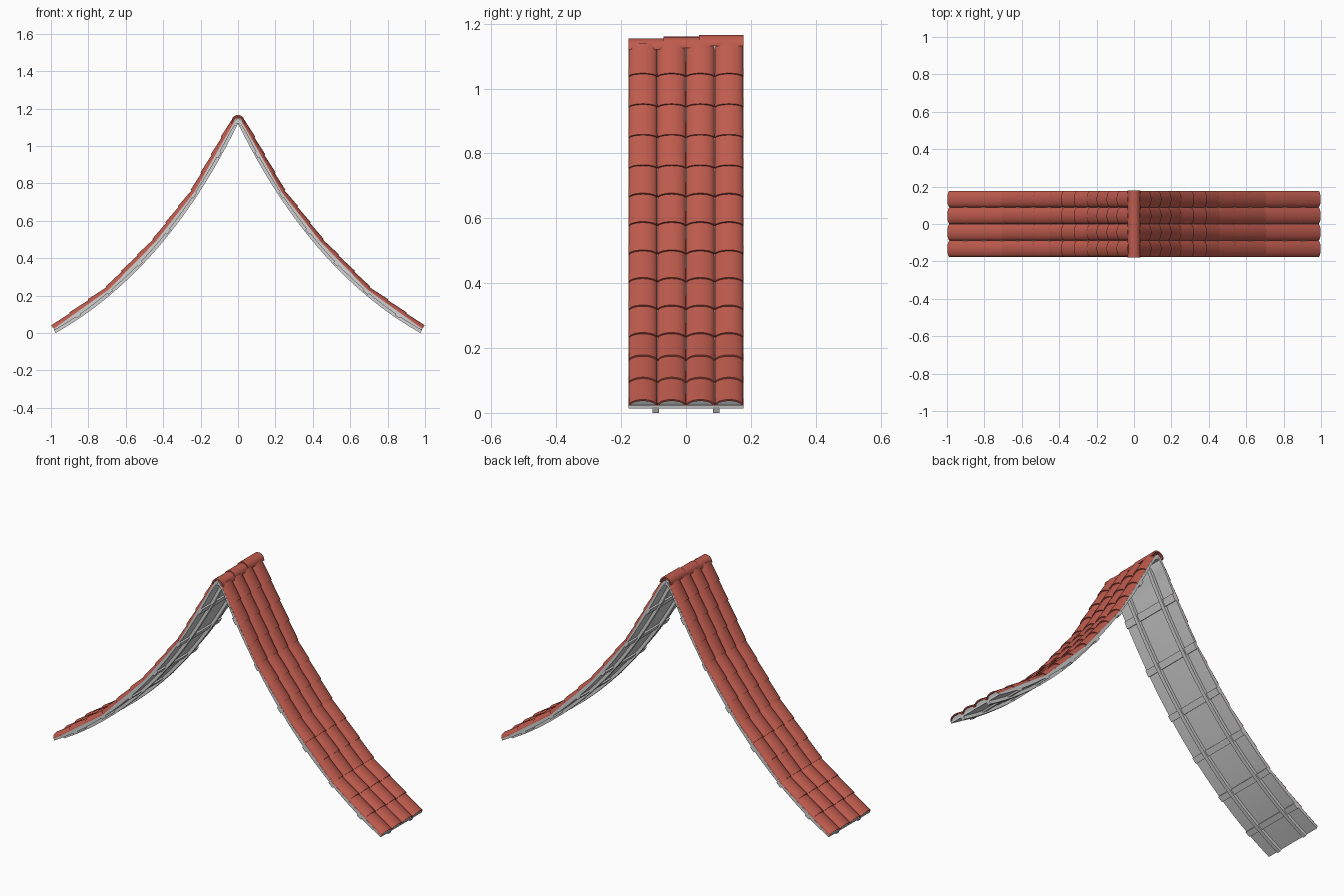
import bpy, bmesh, math
from mathutils import Vector

cube = bpy.data.objects.get("Cube")
if cube:
    bpy.data.objects.remove(cube)


def material(name, rgb):
    m = bpy.data.materials.new(name)
    m.use_nodes = True
    m.diffuse_color = (*rgb, 1)
    bsdf = next(n for n in m.node_tree.nodes if n.type == 'BSDF_PRINCIPLED')
    bsdf.inputs["Base Color"].default_value = (*rgb, 1)
    return m


RED = material("terracotta red", (0.52, 0.105, 0.075))
GREY = material("light grey", (0.64, 0.64, 0.64))

HALF = 0.177          # half depth of the roof
COLS = 4              # barrel tiles side by side
ARCH = 0.02           # height of a barrel


def sweep(bm, loops):
    """Join matching closed loops into a solid with capped ends."""
    rings = [[bm.verts.new(p) for p in loop] for loop in loops]
    n = len(rings[0])
    for a, b in zip(rings, rings[1:]):
        for i in range(n):
            j = (i + 1) % n
            bm.faces.new((a[i], a[j], b[j], b[i]))
    bm.faces.new(rings[0])
    bm.faces.new(rings[-1])


def finish(bm, name, mat, mirror=True):
    bmesh.ops.recalc_face_normals(bm, faces=bm.faces)
    me = bpy.data.meshes.new(name)
    bm.to_mesh(me)
    bm.free()
    me.materials.append(mat)
    ob = bpy.data.objects.new(name, me)
    bpy.context.collection.objects.link(ob)
    if mirror:
        mod = ob.modifiers.new("Mirror", 'MIRROR')
        mod.use_mirror_merge = False
    return ob


def normal(d):
    """Outward normal of an uphill direction in the x-z plane."""
    return Vector((d.z, 0, -d.x)).normalized()


def extrude_profile(bm, pts, y0, y1):
    sweep(bm, [[Vector((p.x, y, p.z)) for p in pts] for y in (y0, y1)])


def arch(half_width, height, steps=12):
    """Half ellipse as (across, up) pairs."""
    return [(-half_width * math.cos(math.pi * i / steps),
             height * math.sin(math.pi * i / steps)) for i in range(steps + 1)]


def arch_shell(half_width, height, thick):
    inner = arch(half_width - thick, height - thick)
    return arch(half_width, height) + inner[::-1]


# Crest line of the tiles on one slope, eave to ridge
CREST = [Vector((x, 0, z)) for x, z in
         ((0.996, 0.038), (0.705, 0.245), (0.455, 0.5), (0.25, 0.763), (0.036, 1.14))]

# Smooth sagging underside of the rafters
P0, P1, P2 = (Vector(v) for v in ((0.975, 0, 0), (0.385, 0, 0.333), (0, 0, 1.12)))


def under(t):
    p = P0 * (1 - t) ** 2 + P1 * 2 * t * (1 - t) + P2 * t * t
    d = (P1 - P0) * (1 - t) + (P2 - P1) * t
    return p, normal(d)


def under_line(t0, t1, offset, steps=24):
    out = []
    for i in range(steps + 1):
        p, n = under(t0 + (t1 - t0) * i / steps)
        q = p + n * offset
        out.append(q)
    return out


# Barrel tiles, course by course
width = HALF / COLS
bm = bmesh.new()
for k, (a, b) in enumerate(zip(CREST, CREST[1:])):
    courses = 4 if k == 3 else 3
    d = (b - a).normalized()
    n = normal(d)
    for c in range(courses):
        low = a.lerp(b, c / courses) + n * 0.004
        high = a.lerp(b, (c + 1) / courses) - n * 0.002
        if not (k == 3 and c == 3):
            high += d * 0.008
        for col in range(COLS):
            yc = -HALF + width * (2 * col + 1)
            section = arch_shell(width, ARCH + 0.003, 0.006)
            sweep(bm, [[p + n * (h - ARCH - 0.003) + Vector((0, yc + y, 0))
                        for y, h in section] for p in (low, high)])
tiles = finish(bm, "barrel_tiles", RED)

# Pale filling under the eave and the top ends of the tiles
bm = bmesh.new()
for a, b in ((CREST[0], CREST[1]), (CREST[4], CREST[3])):
    d = (b - a).normalized()
    n = normal(d if d.z > 0 else -d)
    for col in range(COLS):
        yc = -HALF + width * (2 * col + 1)
        sweep(bm, [[a + d * s + n * (h - ARCH) + Vector((0, yc + y, 0))
                    for y, h in arch(width - 0.005, ARCH - 0.004)] for s in (0.004, 0.04)])
filler = finish(bm, "tile_end_filler", GREY)

# Roof deck between tiles and rafters
top = []
for i, p in enumerate(CREST):
    d = CREST[min(i + 1, 4)] - CREST[max(i - 1, 0)]
    top.append(p - normal(d) * 0.019)
ridge = [Vector((0, 0, 1.135)), Vector((0, 0, 1.15))]
bm = bmesh.new()
extrude_profile(bm, under_line(0, 0.97, 0.016) + ridge + top[::-1], -HALF, HALF)
deck = finish(bm, "roof_deck", GREY)

# Two rafters under each slope
bm = bmesh.new()
for y in (-0.094, 0.094):
    loop = under_line(0, 1, 0) + under_line(0, 0.98, 0.02)[::-1]
    extrude_profile(bm, loop, y - 0.01, y + 0.01)
rafters = finish(bm, "rafters", GREY)

# Cross battens under each slope
bm = bmesh.new()
for i in range(6):
    t = 0.1 + 0.155 * i
    loop = under_line(t, t + 0.022, 0.008, 2) + under_line(t, t + 0.022, 0.02, 2)[::-1]
    extrude_profile(bm, loop, -HALF, HALF)
battens = finish(bm, "cross_battens", GREY)

# Overlapping ridge caps, each a little higher than the last
bm = bmesh.new()
for y0, y1, z in ((-0.178, -0.065, 1.155), (-0.07, 0.045, 1.16), (0.04, 0.178, 1.166)):
    shell = arch_shell(0.034, 0.034, 0.008)
    sweep(bm, [[Vector((x, y, z - 0.034 + h)) for x, h in shell] for y in (y0, y1)])
caps = finish(bm, "ridge_caps", RED, mirror=False)

# Ridge beam filling the caps
bm = bmesh.new()
beam = [Vector((x, 0, 1.121 + h)) for x, h in arch(0.024, 0.024)]
extrude_profile(bm, beam, -HALF + 0.002, HALF - 0.002)
ridge_beam = finish(bm, "ridge_beam", GREY, mirror=False)

# Smooth the curved surfaces and keep the edges sharp
bpy.ops.object.select_all(action='DESELECT')
for ob in (tiles, filler, deck, rafters, battens, caps, ridge_beam):
    ob.select_set(True)
bpy.context.view_layer.objects.active = tiles
bpy.ops.object.shade_smooth_by_angle(angle=math.radians(35))
